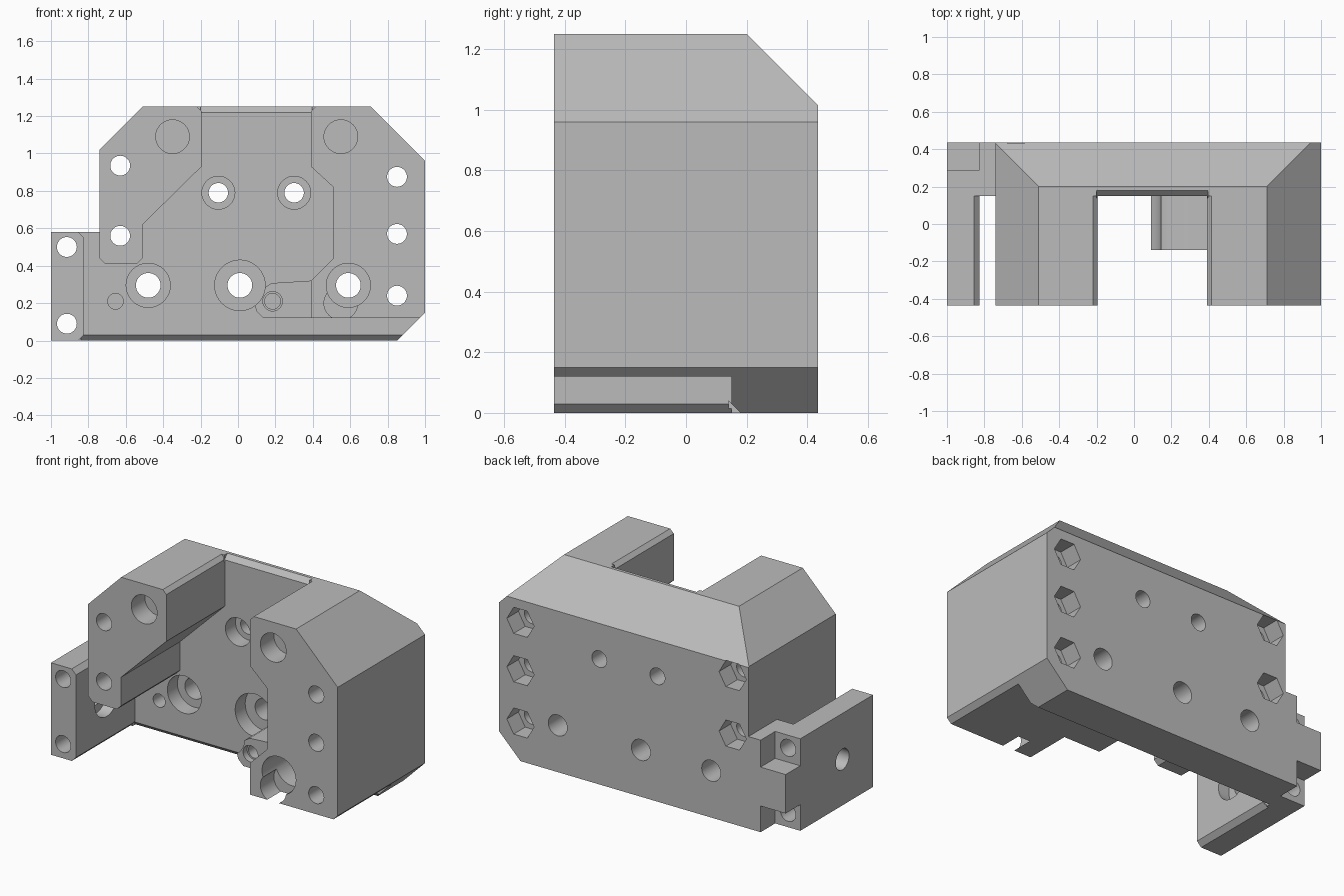
import bpy
import bmesh
from math import cos, sin, tau

cube = bpy.data.objects.get("Cube")
if cube:
    bpy.data.objects.remove(cube)

grey = bpy.data.materials.new("plain grey")
grey.use_nodes = True
grey.diffuse_color = (0.5, 0.5, 0.5, 1)
grey.node_tree.nodes["Principled BSDF"].inputs["Base Color"].default_value = (0.5, 0.5, 0.5, 1)

FRONT, BACK, WALL = -0.435, 0.435, 0.15


def prism(name, profile, start, end, axis="y"):
    """Extrude a profile: (x, z) along y, or (y, z) along x."""
    bm = bmesh.new()

    def place(p, d):
        return (p[0], d, p[1]) if axis == "y" else (d, p[0], p[1])
    low = [bm.verts.new(place(p, start)) for p in profile]
    high = [bm.verts.new(place(p, end)) for p in profile]
    bm.faces.new(low)
    bm.faces.new(high[::-1])
    n = len(profile)
    for i in range(n):
        j = (i + 1) % n
        bm.faces.new((low[i], low[j], high[j], high[i]))
    bmesh.ops.recalc_face_normals(bm, faces=bm.faces[:])
    mesh = bpy.data.meshes.new(name)
    bm.to_mesh(mesh)
    bm.free()
    mesh.materials.append(grey)
    obj = bpy.data.objects.new(name, mesh)
    bpy.context.collection.objects.link(obj)
    return obj


def circle(centre, radius, sides=40):
    return [(centre[0] + radius * cos(tau * i / sides),
             centre[1] + radius * sin(tau * i / sides)) for i in range(sides)]


def combine(tool, operation="DIFFERENCE"):
    """Apply a boolean to the bracket and discard the tool."""
    tool.hide_render = True
    mod = bracket.modifiers.new(tool.name, "BOOLEAN")
    mod.operation = operation
    mod.solver = "EXACT"
    mod.object = tool
    bpy.context.view_layer.objects.active = bracket
    bpy.ops.object.modifier_apply(modifier=mod.name)
    bpy.data.objects.remove(tool)


def bore(centre, radius, start, end, axis="y", sides=40):
    combine(prism("bore", circle(centre, radius, sides), start, end, axis))


# Outer block
bracket = prism("bracket", [
    (-1, 0), (0.85, 0), (1, 0.15), (1, 0.96), (0.71, 1.25), (-0.51, 1.25),
    (-0.74, 1.02), (-0.74, 0.58), (-1, 0.58)], FRONT, BACK)

# Front cavity that leaves the back wall and three arms
combine(prism("cavity", [
    (-0.245, 1.275), (-0.195, 1.225), (-0.195, 0.93), (-0.51, 0.62),
    (-0.51, 0.44), (-0.54, 0.41), (-0.71, 0.41), (-0.74, 0.44),
    (-0.74, 0.58), (-0.76, 0.62), (-0.895, 0.62), (-0.825, 0.55),
    (-0.825, 0.03), (-0.875, -0.02), (1.1, -0.02), (1.1, 0.12),
    (0.39, 0.12), (0.39, 0.32), (0.51, 0.44), (0.51, 0.82),
    (0.39, 0.93), (0.39, 1.225), (0.44, 1.275)], -0.6, WALL))

# Sloped back of the top, and small bevels on the wall's front edges
combine(prism("top_slope", [(0.15, 1.3), (0.5, 0.95), (0.5, 1.3)], -1.2, 1.2, "x"))
combine(prism("top_bevel", [(0.14, 1.21), (0.14, 1.27), (0.2, 1.27)], -0.2, 0.395, "x"))
combine(prism("bottom_bevel", [(0.14, 0.04), (0.2, -0.02), (0.14, -0.02)], -0.84, 1.05, "x"))

# Rear notches above and below the side tab
for low, high in ((-0.1, 0.165), (0.41, 0.7)):
    combine(prism("notch", [(-1.1, low), (-0.825, low), (-0.825, high), (-1.1, high)], 0.29, 0.6))

# Screw boss beside the right arm
combine(prism("boss", [
    (0.135, 0.12), (0.1, 0.155), (0.085, 0.2), (0.12, 0.27), (0.18, 0.307),
    (0.42, 0.322), (0.42, 0.12)], -0.14, 0.2), "UNION")

# Counterbored screw holes through the wall
for centre, outer, inner in (
        ((-0.48, 0.295), 0.118, 0.066), ((0.01, 0.295), 0.135, 0.066),
        ((0.59, 0.295), 0.118, 0.066), ((-0.105, 0.79), 0.088, 0.052),
        ((0.3, 0.79), 0.088, 0.052)):
    bore(centre, outer, -0.6, 0.25)
    bore(centre, inner, 0.2, 0.6)

# Long bolt holes with hexagonal nut pockets at the back
for centre in ((-0.63, 0.935), (-0.63, 0.56), (0.85, 0.875), (0.85, 0.57), (0.85, 0.24)):
    bore(centre, 0.053, -0.6, 0.6)
    bore(centre, 0.095, 0.32, 0.6, sides=6)

# Side arm bolt holes and its counterbored cross hole
for z in (0.09, 0.5):
    bore((-0.915, z), 0.053, -0.6, 0.6)
bore((-0.13, 0.29), 0.066, -1.1, -0.7, "x")
bore((-0.13, 0.29), 0.118, -0.9, -0.7, "x")

# Blind pockets in the arm fronts
for centre in ((-0.35, 1.09), (0.55, 1.09), (0.55, 0.2)):
    bore(centre, 0.09, -0.6, -0.3)

# Blind pilot holes in the wall and boss
bore((-0.655, 0.21), 0.042, 0, 0.25)
bore((0.185, 0.21), 0.052, -0.3, -0.1)
bore((0.185, 0.21), 0.042, -0.2, 0.1)

# Smooth bores, sharp edges
bpy.ops.object.select_all(action="DESELECT")
bracket.select_set(True)
bpy.context.view_layer.objects.active = bracket
bpy.ops.object.shade_smooth_by_angle()
